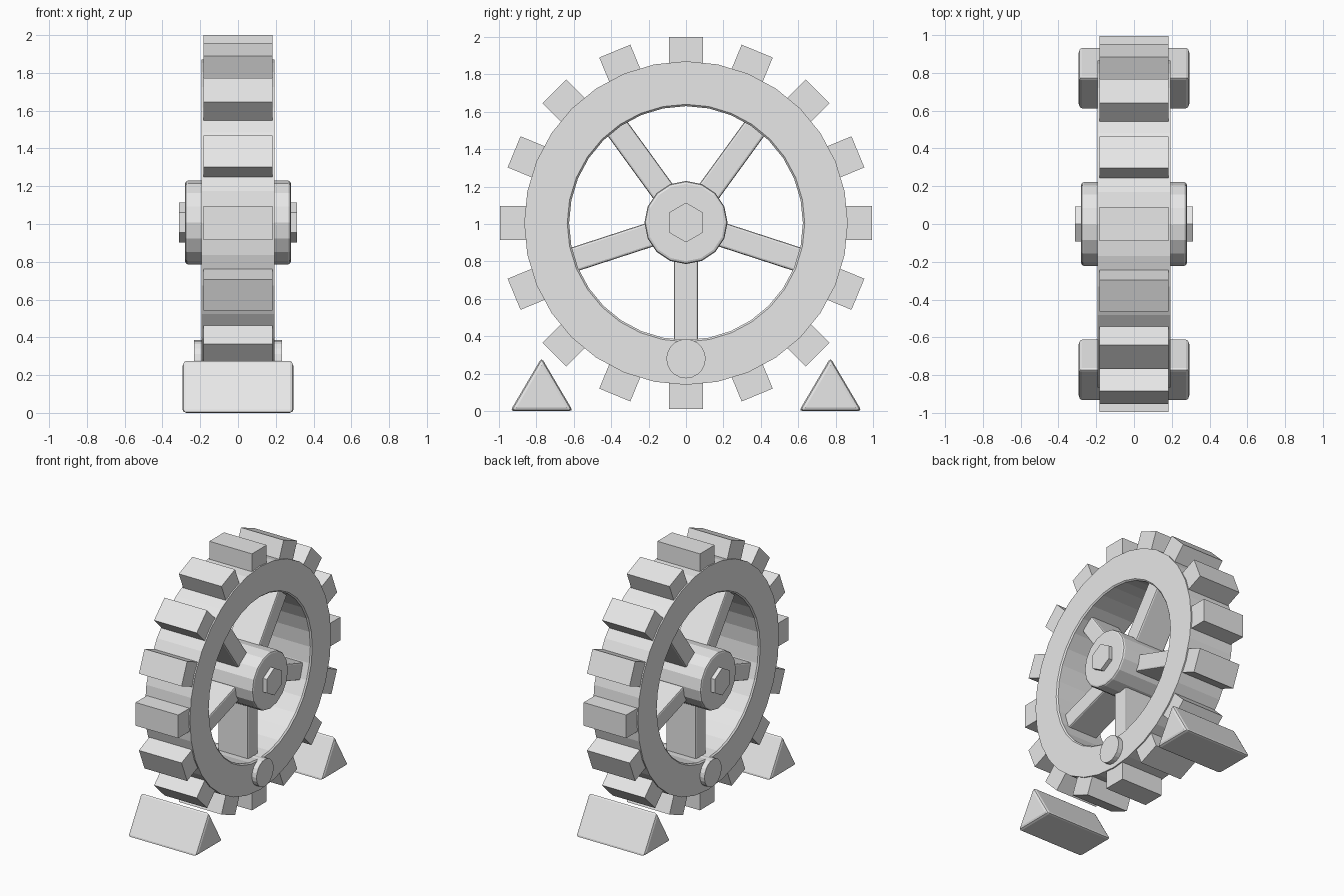
import bpy, bmesh
from math import pi, cos, sin, radians
from mathutils import Matrix, Vector

if "Cube" in bpy.data.objects:
    bpy.data.objects.remove(bpy.data.objects["Cube"])

AXLE_Z = 1.005

grey = bpy.data.materials.new("plain_grey")
grey.use_nodes = True
colour = (0.8, 0.8, 0.8, 1)
grey.diffuse_color = colour
grey.node_tree.nodes["Principled BSDF"].inputs["Base Color"].default_value = colour


def finish(bm, name, bevel=0, segments=2):
    """Turn a bmesh into a named grey object with optional rounded edges."""
    bmesh.ops.recalc_face_normals(bm, faces=bm.faces)
    mesh = bpy.data.meshes.new(name)
    bm.to_mesh(mesh)
    bm.free()
    obj = bpy.data.objects.new(name, mesh)
    bpy.context.collection.objects.link(obj)
    mesh.materials.append(grey)
    if bevel:
        mod = obj.modifiers.new("rounded_edges", 'BEVEL')
        mod.width, mod.segments = bevel, segments
        mod.limit_method, mod.angle_limit = 'ANGLE', radians(40)
    return obj


def prism(name, outline, half, bevel=0):
    """Extrude a (y, z) outline along x, centred on x = 0."""
    bm = bmesh.new()
    face = bm.faces.new([bm.verts.new((-half, y, z)) for y, z in outline])
    out = bmesh.ops.extrude_face_region(bm, geom=[face])
    moved = [v for v in out["geom"] if isinstance(v, bmesh.types.BMVert)]
    bmesh.ops.translate(bm, verts=moved, vec=(2 * half, 0, 0))
    return finish(bm, name, bevel)


def circle(radius, sides, z, start=0):
    return [(radius * cos(start + 2 * pi * i / sides),
             z + radius * sin(start + 2 * pi * i / sides)) for i in range(sides)]


def radial_bar(name, angle, inner, outer, width, half, bevel=0):
    """A block pointing away from the axle at the given angle."""
    turn = Matrix.Rotation(angle, 2)
    corners = [(inner, -width / 2), (outer, -width / 2),
               (outer, width / 2), (inner, width / 2)]
    points = [turn @ Vector(c) for c in corners]
    return prism(name, [(p.x, p.y + AXLE_Z) for p in points], half, bevel)


# Rim: rectangular section with a small chamfer on the inner edges, spun round
section = [(0.865, -0.193), (0.865, 0.193), (0.635, 0.193),
           (0.625, 0.183), (0.625, -0.183), (0.635, -0.193)]
bm = bmesh.new()
verts = [bm.verts.new((x, r, AXLE_Z)) for r, x in section]
edges = [bm.edges.new((v, verts[i - 1])) for i, v in enumerate(verts)]
bmesh.ops.spin(bm, geom=verts + edges, cent=(0, 0, AXLE_Z), axis=(1, 0, 0),
               angle=2 * pi, steps=32, use_duplicate=False)
bmesh.ops.remove_doubles(bm, verts=bm.verts, dist=0.0005)
finish(bm, "rim")

# Teeth round the rim
for i in range(16):
    radial_bar(f"tooth_{i + 1}", i * pi / 8, 0.82, 0.995, 0.18, 0.183)

# Spokes
for i in range(5):
    radial_bar(f"spoke_{i + 1}", -pi / 2 + i * 2 * pi / 5, 0.1, 0.635, 0.13, 0.13, 0.012)

# Hub, hexagonal axle and crank pin
prism("hub", circle(0.222, 16, AXLE_Z + 0.003), 0.28, 0.015)
prism("axle", circle(0.106, 6, AXLE_Z + 0.003, pi / 2), 0.312)
prism("crank_pin", circle(0.105, 20, 0.28), 0.232)

# Wedge chocks in front of and behind the wheel
for name, y in (("front_chock", -0.772), ("back_chock", 0.772)):
    prism(name, [(y - 0.168, 0), (y + 0.168, 0), (y, 0.285)], 0.294, 0.02)
